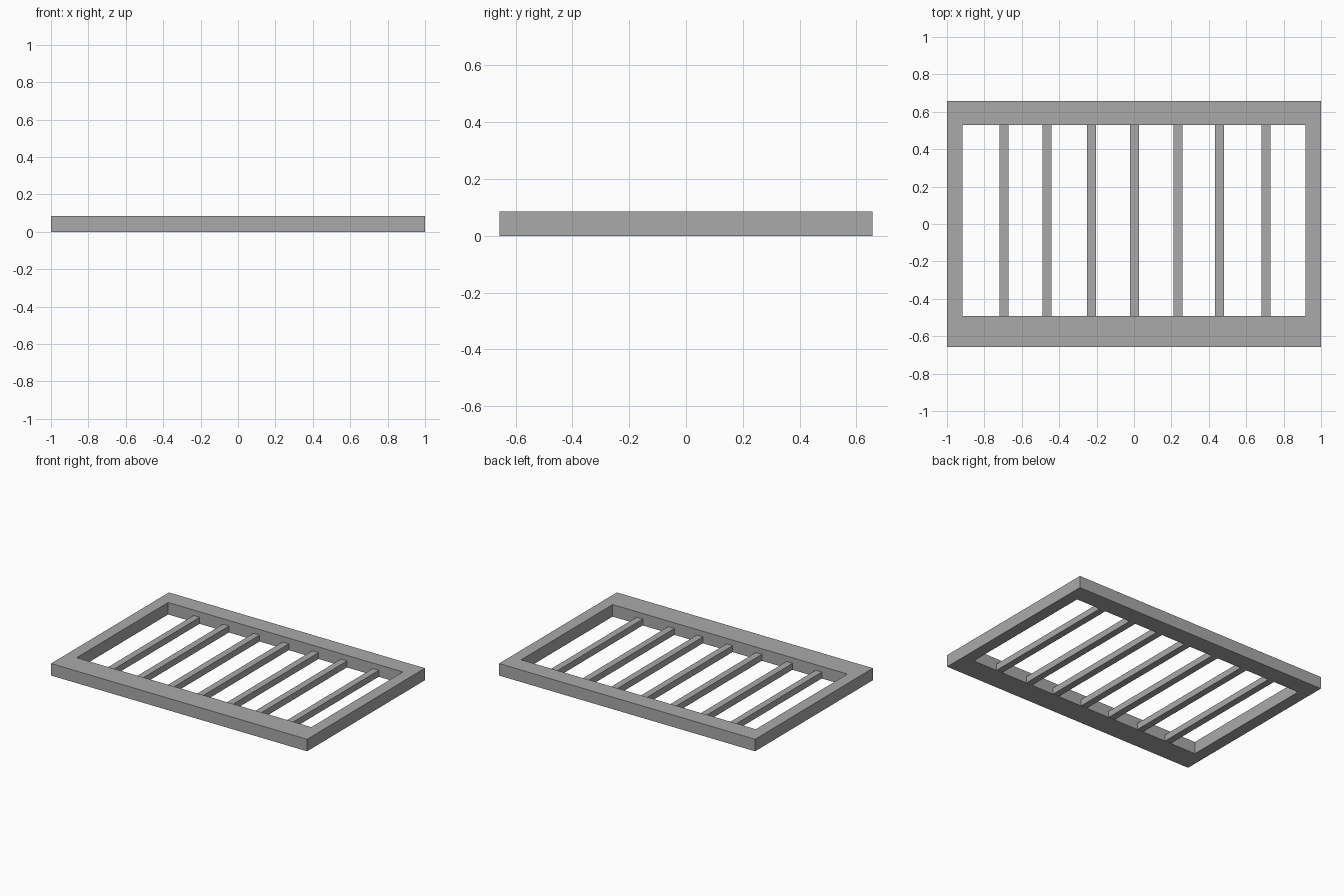
import bpy

# Remove the default cube
cube = bpy.data.objects.get("Cube")
if cube:
    bpy.data.objects.remove(cube, do_unlink=True)

# Single plain grey
grey = bpy.data.materials.new("plain_grey")
grey.use_nodes = True
colour = (0.4, 0.4, 0.4, 1)
grey.diffuse_color = colour
grey.node_tree.nodes["Principled BSDF"].inputs["Base Color"].default_value = colour


def finish(obj, name):
    obj.name = name
    obj.data.name = name
    obj.data.materials.clear()
    obj.data.materials.append(grey)
    return obj


def box(name, x0, x1, y0, y1, z0, z1):
    bpy.ops.mesh.primitive_cube_add(
        size=1, location=((x0 + x1) / 2, (y0 + y1) / 2, (z0 + z1) / 2))
    obj = bpy.context.object
    obj.scale = (x1 - x0, y1 - y0, z1 - z0)
    bpy.ops.object.transform_apply(location=False, rotation=False, scale=True)
    return finish(obj, name)


HALF_X, HALF_Y, HEIGHT = 1.0, 0.657, 0.085
IN_X, IN_BACK, IN_FRONT = 0.917, 0.53, -0.491

# Frame: one solid ring with a wider front rail, opening swept upward
outer = [(-HALF_X, -HALF_Y), (HALF_X, -HALF_Y), (HALF_X, HALF_Y), (-HALF_X, HALF_Y)]
inner = [(-IN_X, IN_FRONT), (IN_X, IN_FRONT), (IN_X, IN_BACK), (-IN_X, IN_BACK)]
verts = [(x, y, z) for z in (0, HEIGHT) for ring in (outer, inner) for x, y in ring]
faces = []
for i in range(4):
    j = (i + 1) % 4
    faces += [(i, i + 4, j + 4, j), (i + 8, j + 8, j + 12, i + 12),
              (i, j, j + 8, i + 8), (i + 4, i + 12, j + 12, j + 4)]
mesh = bpy.data.meshes.new("frame")
mesh.from_pydata(verts, [], faces)
mesh.update()
frame = bpy.data.objects.new("frame", mesh)
bpy.context.collection.objects.link(frame)
finish(frame, "frame")

# Slats: low bars spanning the opening, set slightly into both rails
BAR = 0.048
for n, x in enumerate((-0.694, -0.465, -0.226, 0.003, 0.235, 0.457, 0.705), 1):
    box(f"slat_{n}", x - BAR / 2, x + BAR / 2, IN_FRONT - 0.01, IN_BACK + 0.01, 0.001, 0.046)
